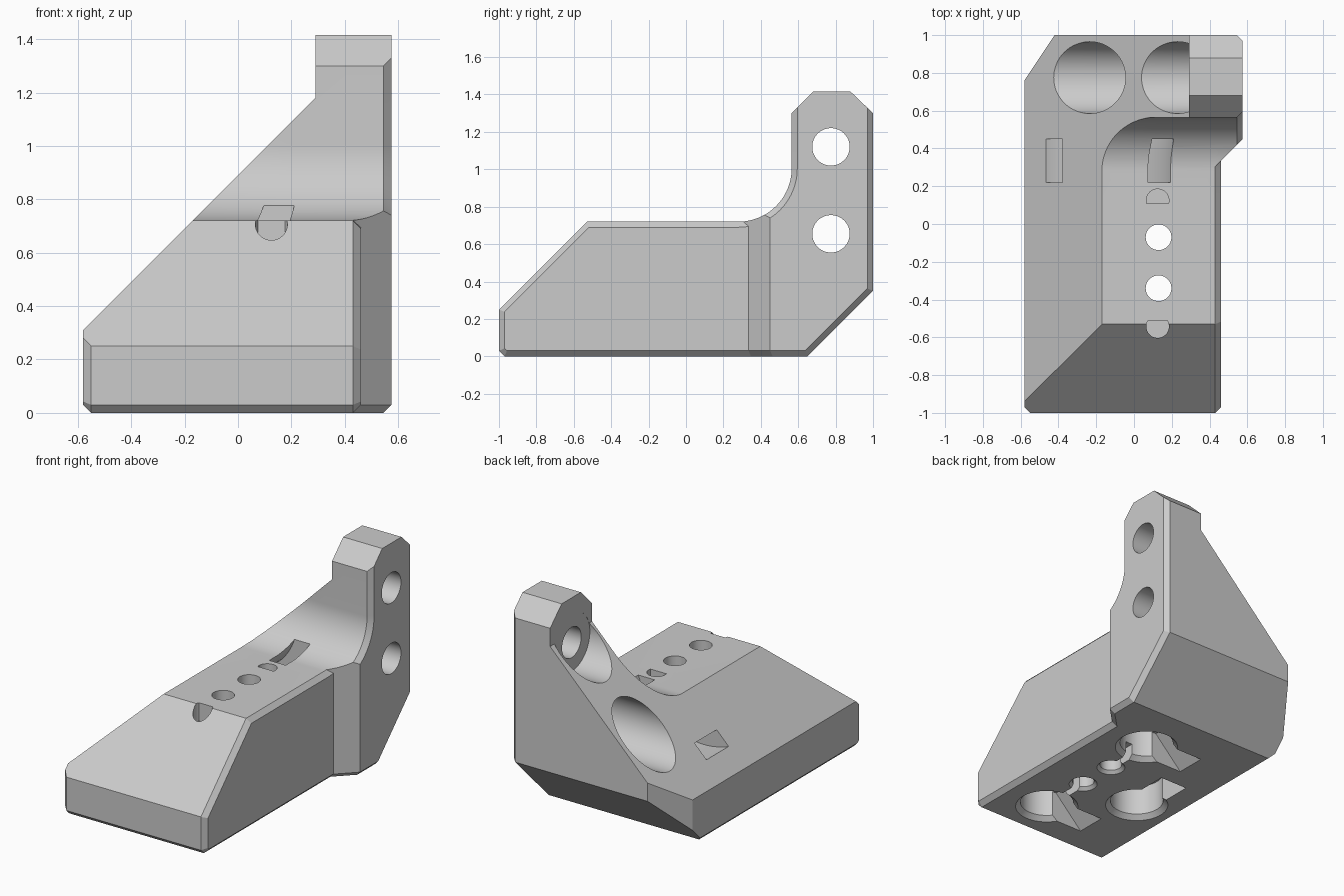
import bpy, bmesh, math
from mathutils import Vector

if "Cube" in bpy.data.objects:
    bpy.data.objects.remove(bpy.data.objects["Cube"], do_unlink=True)

grey = bpy.data.materials.new("plain_grey")
grey.use_nodes = True
grey.diffuse_color = (0.6, 0.6, 0.6, 1)
grey.node_tree.nodes["Principled BSDF"].inputs["Base Color"].default_value = (0.6, 0.6, 0.6, 1)

AXES = {"X": lambda a, b, c: (c, a, b),
        "Y": lambda a, b, c: (a, c, b),
        "Z": lambda a, b, c: (a, b, c)}


def finish(name, bm):
    bmesh.ops.recalc_face_normals(bm, faces=bm.faces[:])
    mesh = bpy.data.meshes.new(name)
    bm.to_mesh(mesh)
    bm.free()
    ob = bpy.data.objects.new(name, mesh)
    bpy.context.collection.objects.link(ob)
    mesh.materials.append(grey)
    return ob


def loft(axis, sections):
    """Closed solid through outlines [(position, points)] along an axis."""
    bm = bmesh.new()
    rings = [[bm.verts.new(AXES[axis](a, b, c)) for a, b in pts] for c, pts in sections]
    n = len(rings[0])
    for r, s in zip(rings, rings[1:]):
        for i in range(n):
            j = (i + 1) % n
            bm.faces.new((r[i], r[j], s[j], s[i]))
    bm.faces.new(rings[0])
    bm.faces.new(rings[-1])
    bmesh.ops.recalc_face_normals(bm, faces=bm.faces[:])
    return bm


def prism(axis, pts, lo, hi):
    return finish("cutter", loft(axis, [(lo, pts), (hi, pts)]))


def arc(cx, cy, r, start, end, n=32):
    return [(cx + r * math.cos(math.radians(start + (end - start) * i / n)),
             cy + r * math.sin(math.radians(start + (end - start) * i / n)))
            for i in range(n + 1)]


def circle(cx, cy, r):
    return arc(cx, cy, r, 0, 360, 64)[:-1]


def inset(pts, amounts):
    """Move every edge of a counter-clockwise outline inwards by its amount."""
    lines = []
    for i, p in enumerate(pts):
        p, q = Vector(p), Vector(pts[(i + 1) % len(pts)])
        d = (q - p).normalized()
        lines.append((p + Vector((-d.y, d.x)) * amounts[i], d))
    out = []
    for i, (p, d) in enumerate(lines):
        p0, d0 = lines[i - 1]
        t = (p - p0).cross(d) / d0.cross(d)
        out.append(tuple(p0 + d0 * t))
    return out


def combine(target, tool, operation="DIFFERENCE"):
    mod = target.modifiers.new("join", "BOOLEAN")
    mod.object, mod.operation, mod.solver = tool, operation, "EXACT"
    bpy.context.view_layer.objects.active = target
    bpy.ops.object.modifier_apply(modifier=mod.name)
    bpy.data.objects.remove(tool, do_unlink=True)


# Side outline: base, sloped nose, curved transition and upright
fillet = arc(0.28, 1.005, 0.285, 0, -90, 24)
outline = [(-0.97, 0), (0.65, 0), (1, 0.35), (1, 1.3), (0.88, 1.415), (0.68, 1.415),
           (0.565, 1.3)] + fillet + [(-0.53, 0.72), (-1, 0.25), (-1, 0.03)]
count = len(outline)
C = 0.03
right_in = inset(outline, [0 if i in (3, 4, 5) else C for i in range(count)])
left_in = inset(outline, [C if i in (0, count - 2, count - 1) else 0 for i in range(count)])

# Main block with chamfered rims
body = finish("bracket_body", loft("X", [(-0.58, left_in), (-0.55, outline),
                                         (0.43, outline), (0.46, right_in)]))

# Wider upright, trimmed by the diagonal jog
bm = loft("X", [(0.2, outline), (0.545, outline), (0.575, right_in)])
for co, no in (((0.46, 0.335, 0), (1, -1, 0)), ((0.46, 0.335, C), (0.707, -0.707, -1))):
    cut = bmesh.ops.bisect_plane(bm, geom=bm.verts[:] + bm.edges[:] + bm.faces[:],
                                 plane_co=co, plane_no=no, clear_outer=True)
    rim = [e for e in cut["geom_cut"] if isinstance(e, bmesh.types.BMEdge)]
    bmesh.ops.holes_fill(bm, edges=rim, sides=0)
combine(body, finish("upright", bm), "UNION")

# Diagonal left slope beside the upright, and the cut back corner
combine(body, prism("Y", [(-0.9, -0.01), (0.29, 1.18), (0.29, 1.6), (-0.9, 1.6)], -1.2, 1.2))
combine(body, prism("Z", [(-0.74, 0.52), (-0.26, 1.24), (-0.74, 1.24)], -0.2, 1.5))

# Sideways bolt holes with large counterbores
for z in (0.655, 1.12):
    combine(body, prism("X", circle(0.775, z, 0.19), -0.8, 0.291))
    combine(body, prism("X", circle(0.775, z, 0.1), 0.2, 0.8))

# Curved strap channel
channel = arc(-0.28, 0.895, 0.505, 225, 360) + arc(-0.28, 0.895, 0.395, 360, 225)
combine(body, prism("Y", channel, 0.22, 0.45))

# Small vertical through holes, flared underneath
for y in (-0.07, -0.34):
    combine(body, prism("Z", circle(0.13, y, 0.068), -0.1, 1))
    flare = loft("Z", [(-0.02, circle(0.13, y, 0.108)), (0.02, circle(0.13, y, 0.068))])
    combine(body, finish("cutter", flare))

# Shallow half-round pockets on top
combine(body, prism("Z", arc(0.125, 0.125, 0.06, -15, 195), 0.62, 1))
combine(body, prism("Z", arc(0.125, -0.543, 0.06, 148, 392), 0.6, 1))

# Round sockets underneath, each with a ramped slot
for x, y, axis in ((0.125, -0.7, "Y"), (0.125, 0.27, "Y"), (-0.295, -0.325, "X")):
    combine(body, prism("Z", circle(x, y, 0.165), -0.1, 0.23))
    rim = loft("Z", [(-0.02, circle(x, y, 0.215)), (0.03, circle(x, y, 0.165))])
    combine(body, finish("cutter", rim))
    ramp = [(0, -0.05), (0.36, -0.05), (0.36, 0), (0.16, 0.2), (0, 0.2)]
    if axis == "Y":
        combine(body, prism("Y", [(x - a, z) for a, z in ramp], y - 0.1, y + 0.1))
    else:
        combine(body, prism("X", [(y + a, z) for a, z in ramp], x - 0.1, x + 0.1))

# Narrow slots joining the small holes to the sockets
for lo, hi in ((-0.65, -0.35), (-0.06, 0.2)):
    combine(body, prism("Z", [(0.105, lo), (0.155, lo), (0.155, hi), (0.105, hi)], -0.1, 0.1))

# One flat colour, crisp edges and smooth curves
body.data.materials.clear()
body.data.materials.append(grey)
for face in body.data.polygons:
    face.material_index = 0
bpy.ops.object.select_all(action="DESELECT")
body.select_set(True)
bpy.context.view_layer.objects.active = body
bpy.ops.object.shade_smooth_by_angle(angle=math.radians(30))
